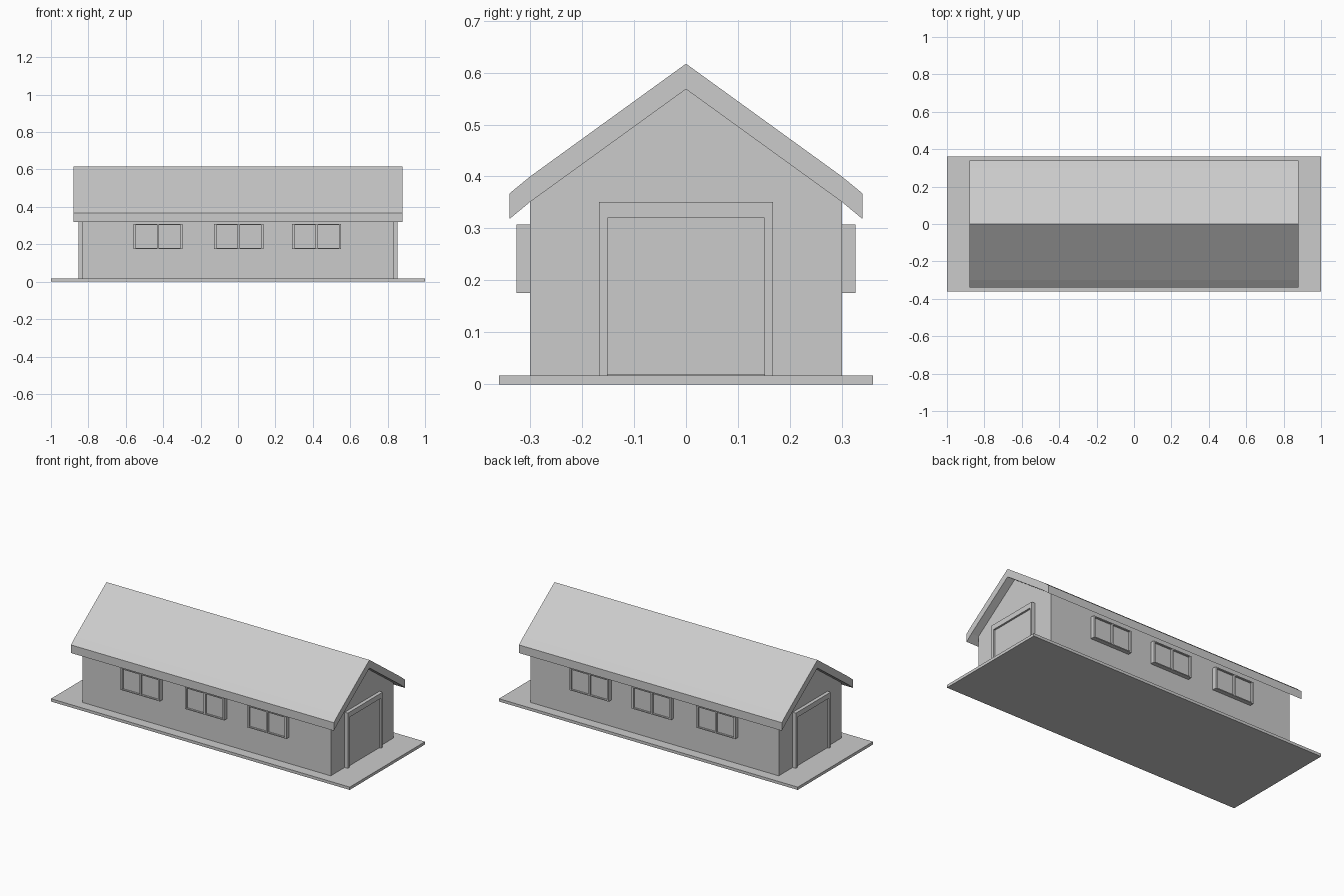
import bpy, bmesh

if "Cube" in bpy.data.objects:
    bpy.data.objects.remove(bpy.data.objects["Cube"])


def make_object(name, bm):
    bmesh.ops.recalc_face_normals(bm, faces=bm.faces)
    mesh = bpy.data.meshes.new(name)
    bm.to_mesh(mesh)
    bm.free()
    ob = bpy.data.objects.new(name, mesh)
    bpy.context.collection.objects.link(ob)
    return ob


def add_box(bm, x, y, z):
    vs = bmesh.ops.create_cube(bm, size=1)['verts']
    for v in vs:
        v.co = [r[0] + (c + 0.5) * (r[1] - r[0]) for c, r in zip(v.co, (x, y, z))]


def box(name, x, y, z):
    bm = bmesh.new()
    add_box(bm, x, y, z)
    return make_object(name, bm)


def extrude_x(name, profile, half):
    """Prism along x from a closed (y, z) profile."""
    bm = bmesh.new()
    face = bm.faces.new([bm.verts.new((-half, y, z)) for y, z in profile])
    ext = bmesh.ops.extrude_face_region(bm, geom=[face])['geom']
    moved = [g for g in ext if isinstance(g, bmesh.types.BMVert)]
    bmesh.ops.translate(bm, vec=(2 * half, 0, 0), verts=moved)
    return make_object(name, bm)


def span(a, b):
    return (min(a, b), max(a, b))


# Ground slab
box("base_slab", (-1, 1), (-0.36, 0.36), (0, 0.017))

# Gabled wall body
extrude_x("walls", [(-0.3, 0.017), (0.3, 0.017), (0.3, 0.351),
                    (0, 0.568), (-0.3, 0.351)], 0.831)

# Roof with slightly steeper eaves
upper = [(-0.34, 0.367), (-0.3, 0.4), (0, 0.617), (0.3, 0.4), (0.34, 0.367)]
lower = [(y, z - 0.049) for y, z in reversed(upper)]
extrude_x("roof", upper + lower, 0.88)

# Double windows on both long sides
Z0, Z1, T = 0.176, 0.308, 0.011
for s, side in ((-1, "front"), (1, "back")):
    for i, cx in enumerate((-0.427, 0.004, 0.421)):
        a, b = cx - 0.131, cx + 0.131
        depth = span(s * 0.3, s * 0.326)
        bm = bmesh.new()
        for x in ((a, a + T), (cx - T / 2, cx + T / 2), (b - T, b)):
            add_box(bm, x, depth, (Z0 + T / 2, Z1 - T / 2))
        for z in ((Z0, Z0 + T / 2), (Z1 - T / 2, Z1)):
            add_box(bm, (a, b), depth, z)
        make_object(f"{side}_window_frame_{i}", bm)
        box(f"{side}_window_panes_{i}", (a + T, b - T),
            span(s * 0.3, s * 0.315), (Z0 + T / 2, Z1 - T / 2))

# Large doors on both gable ends
for s, side in ((1, "right"), (-1, "left")):
    depth = span(s * 0.83, s * 0.852)
    bm = bmesh.new()
    for y in ((-0.167, -0.151), (0.151, 0.167)):
        add_box(bm, depth, y, (0.017, 0.32))
    add_box(bm, depth, (-0.167, 0.167), (0.32, 0.351))
    make_object(f"{side}_door_frame", bm)
    box(f"{side}_door", span(s * 0.83, s * 0.841), (-0.151, 0.151), (0.018, 0.32))
